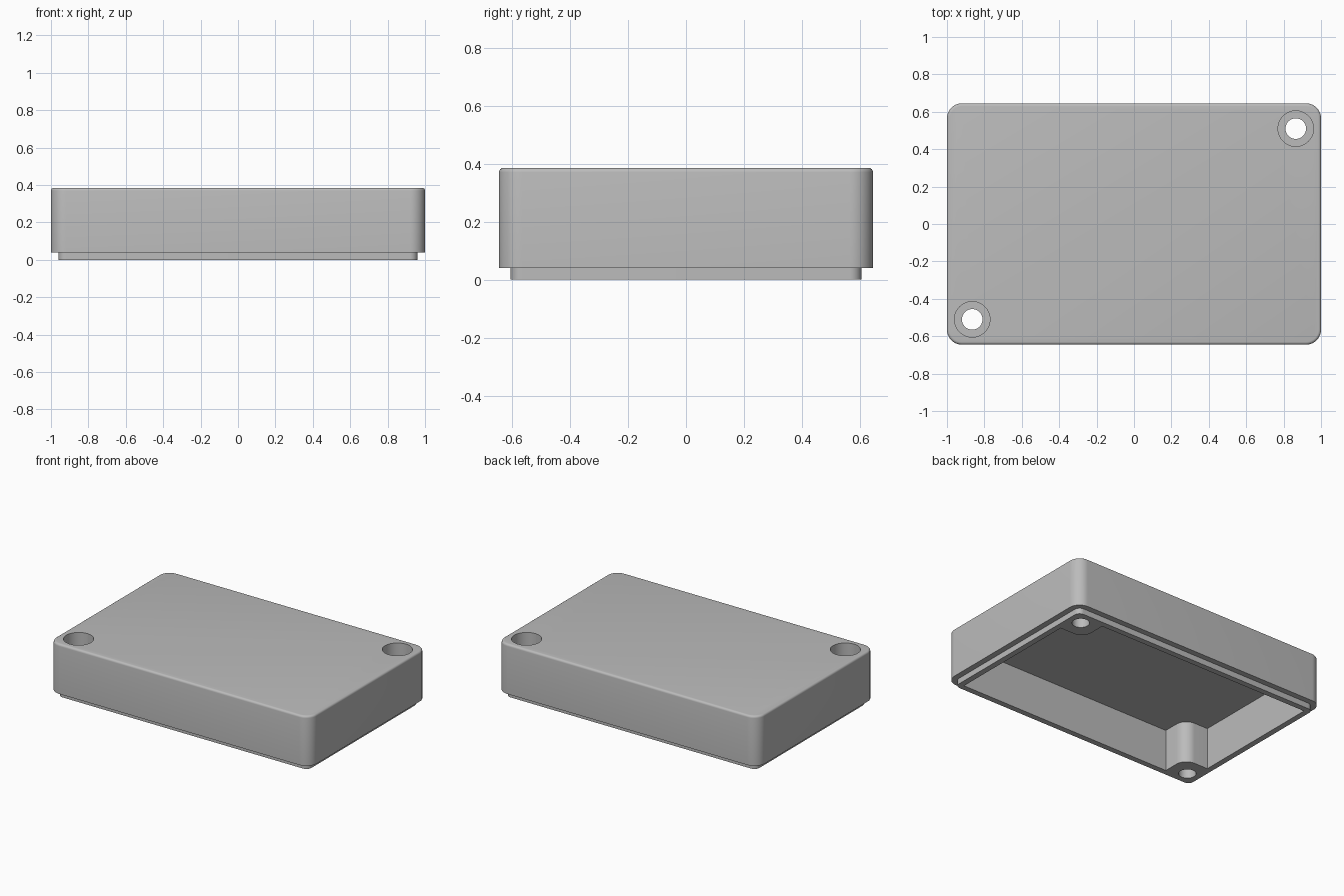
import bpy, bmesh, math

if "Cube" in bpy.data.objects:
    bpy.data.objects.remove(bpy.data.objects["Cube"])

HX, HY, TOP = 1.0, 0.645, 0.385      # outer half sizes and height
RIM, CEILING = 0.04, 0.29            # underside of the wall, underside of the top
STEP = 0.04                          # inset of the lip, and its thickness
BOSS = 0.185                         # side of a corner screw post
SCREWS = [(0.865, 0.51), (-0.865, -0.51)]

grey = bpy.data.materials.new("light_grey")
grey.use_nodes = True
colour = (0.5, 0.5, 0.5, 1)
grey.diffuse_color = colour
grey.node_tree.nodes["Principled BSDF"].inputs["Base Color"].default_value = colour


def arc(cx, cy, r, start, end, steps=12):
    angles = [math.radians(start + (end - start) * i / steps) for i in range(steps + 1)]
    return [(cx + r * math.cos(a), cy + r * math.sin(a)) for a in angles]


def rounded_rect(hx, hy, r):
    corners = [(1, 1), (-1, 1), (-1, -1), (1, -1)]
    return [p for i, (sx, sy) in enumerate(corners)
            for p in arc(sx * (hx - r), sy * (hy - r), r, 90 * i, 90 * i + 90)]


def prism(name, outline, z0, z1, top_round=0):
    bm = bmesh.new()
    base = bm.faces.new([bm.verts.new((x, y, z0)) for x, y in outline])
    new = bmesh.ops.extrude_face_region(bm, geom=[base])["geom"]
    bmesh.ops.translate(bm, vec=(0, 0, z1 - z0),
                        verts=[g for g in new if isinstance(g, bmesh.types.BMVert)])
    if top_round:
        rim = [e for e in bm.edges if all(v.co.z > z1 - 1e-5 for v in e.verts)]
        bmesh.ops.bevel(bm, geom=rim, offset=top_round, segments=4,
                        profile=0.5, affect='EDGES')
    bmesh.ops.recalc_face_normals(bm, faces=bm.faces)
    mesh = bpy.data.meshes.new(name)
    bm.to_mesh(mesh)
    bm.free()
    mesh.materials.append(grey)
    obj = bpy.data.objects.new(name, mesh)
    bpy.context.collection.objects.link(obj)
    return obj


def combine(target, tool, operation):
    bpy.context.view_layer.objects.active = target
    mod = target.modifiers.new(tool.name, 'BOOLEAN')
    mod.object, mod.operation, mod.solver = tool, operation, 'EXACT'
    bpy.ops.object.modifier_apply(modifier=mod.name)
    bpy.data.objects.remove(tool)


# Outer shell with softly rounded top, and the narrower lip below it
cover = prism("enclosure_cover", rounded_rect(HX, HY, 0.08), RIM, TOP, 0.015)
lip = prism("lip", rounded_rect(HX - STEP, HY - STEP, 0.04), 0, 0.15)
combine(cover, lip, 'UNION')

# Hollow inside, leaving a rounded screw post in two opposite corners
ix, iy, r = HX - 2 * STEP, HY - 2 * STEP, 0.08
bx, by = ix - BOSS, iy - BOSS
half = [(ix, -iy), (ix, by)] + arc(bx + r, by + r, r, 270, 180) + [(bx, iy)]
cavity = prism("cavity", half + [(-x, -y) for x, y in half], -0.1, CEILING)
combine(cover, cavity, 'DIFFERENCE')

# Screw holes with wide recesses for the heads
for x, y in SCREWS:
    combine(cover, prism("screw_hole", arc(x, y, 0.055, 0, 352.5, 47), -0.1, 0.5), 'DIFFERENCE')
    combine(cover, prism("head_recess", arc(x, y, 0.095, 0, 352.5, 47), 0.12, 0.5), 'DIFFERENCE')

bpy.ops.object.select_all(action='DESELECT')
cover.select_set(True)
bpy.context.view_layer.objects.active = cover
bpy.ops.object.shade_smooth_by_angle(angle=math.radians(30))
